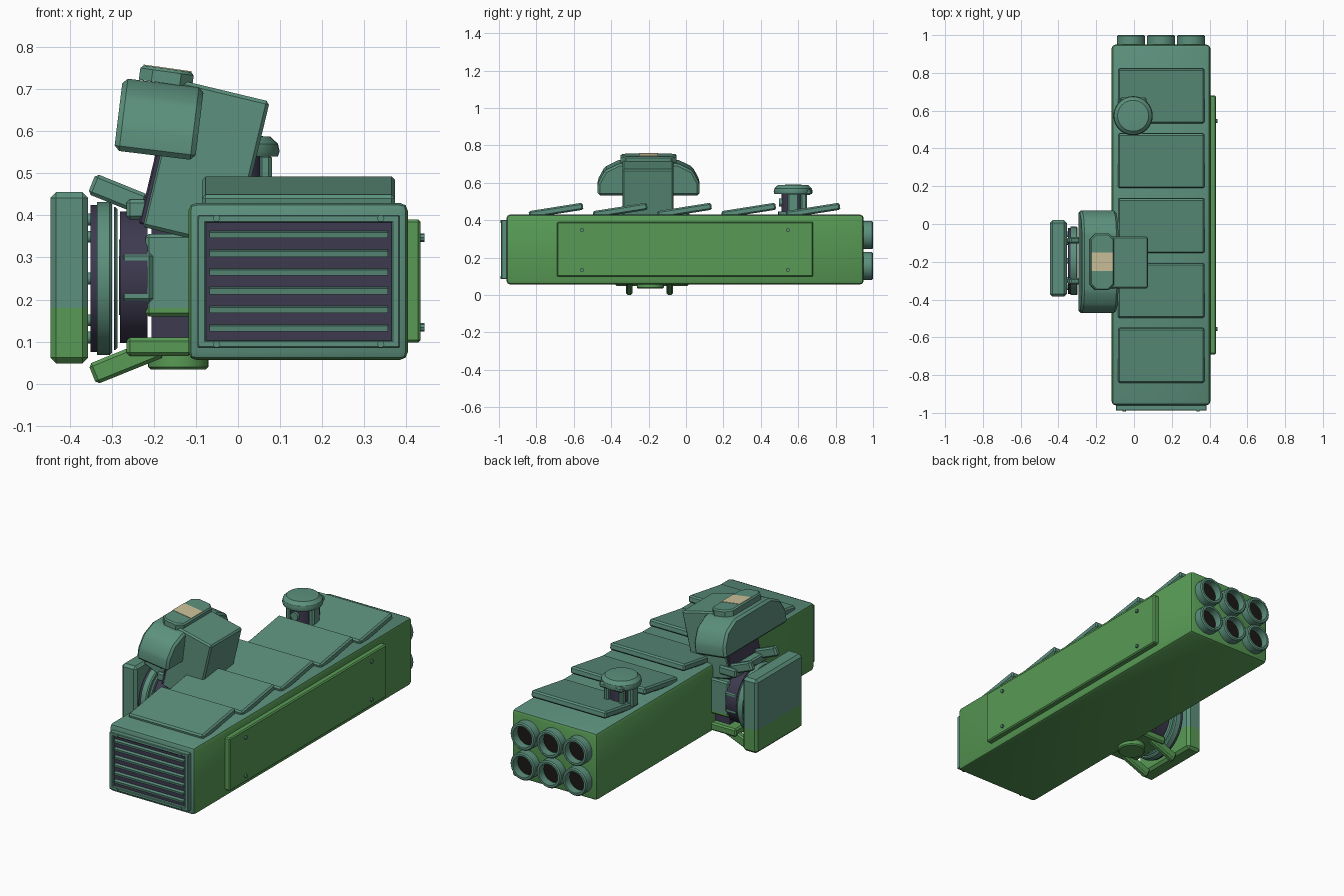
import bpy, bmesh, math
from mathutils import Matrix, Vector

cube = bpy.data.objects.get("Cube")
if cube:
    bpy.data.objects.remove(cube)


def material(name, color):
    m = bpy.data.materials.new(name)
    m.use_nodes = True
    m.diffuse_color = (*color, 1)
    m.node_tree.nodes["Principled BSDF"].inputs["Base Color"].default_value = (*color, 1)
    return m


TEAL = material("teal green", (0.107, 0.28, 0.205))
GREEN = material("leaf green", (0.098, 0.328, 0.091))
DARK = material("dark violet grey", (0.048, 0.042, 0.08))
CREAM = material("cream", (0.61, 0.54, 0.33))
BLACK = material("soot black", (0.011, 0.010, 0.009))
SPLIT = 0.18          # height of the paint line on the mount
MOUNT_Y = -0.195      # centre line of the mount


def finish(name, bm, mats, rule=None, split=False):
    if split:
        bmesh.ops.bisect_plane(bm, geom=bm.verts[:] + bm.edges[:] + bm.faces[:],
                               plane_co=(0, 0, SPLIT), plane_no=(0, 0, 1))
        mats, rule = (TEAL, GREEN), lambda f: f.calc_center_median().z < SPLIT
    bmesh.ops.recalc_face_normals(bm, faces=bm.faces)
    bm.normal_update()
    for f in bm.faces:
        f.smooth = True
        if rule:
            f.material_index = int(rule(f))
    me = bpy.data.meshes.new(name)
    bm.to_mesh(me)
    bm.free()
    me.set_sharp_from_angle(angle=math.radians(32))
    for m in mats:
        me.materials.append(m)
    ob = bpy.data.objects.new(name, me)
    bpy.context.collection.objects.link(ob)
    return ob


def box(name, center, size, mat=TEAL, bevel=0.008, tilt=0, axis='Y', rule=None, split=False, segs=1):
    """Chamfered box, optionally tilted about one axis."""
    bm = bmesh.new()
    bmesh.ops.create_cube(bm, size=1, matrix=Matrix.Diagonal((*size, 1)))
    if bevel:
        bmesh.ops.bevel(bm, geom=bm.edges[:], offset=bevel, segments=segs, affect='EDGES', profile=0.5)
    bm.transform(Matrix.Translation(center) @ Matrix.Rotation(math.radians(tilt), 4, axis))
    return finish(name, bm, mat if isinstance(mat, tuple) else (mat,), rule, split)


def span(name, x, y, z, mat=TEAL, **kw):
    """Box given by its extents."""
    lo, hi = Vector((x[0], y[0], z[0])), Vector((x[1], y[1], z[1]))
    return box(name, (lo + hi) / 2, hi - lo, mat, **kw)


def lathe(name, center, axis, profile, mat=TEAL, segs=32, split=False):
    """Revolve (radius, offset) points around the given axis."""
    bm = bmesh.new()
    vs = [bm.verts.new((r, 0, h)) for r, h in profile]
    edges = [bm.edges.new(p) for p in zip(vs, vs[1:])]
    bmesh.ops.spin(bm, geom=vs + edges, cent=(0, 0, 0), axis=(0, 0, 1),
                   angle=math.tau, steps=segs)
    bmesh.ops.remove_doubles(bm, verts=bm.verts, dist=1e-5)
    turn = Vector((0, 0, 1)).rotation_difference(Vector(axis)).to_matrix().to_4x4()
    bm.transform(Matrix.Translation(center) @ turn)
    return finish(name, bm, (mat,), split=split)


def disc(name, center, axis, r, h, mat=TEAL, segs=32, chamfer=0.0):
    c = chamfer
    return lathe(name, center, axis, [(0, 0), (r, 0), (r, h - c), (r - c, h), (0, h)], mat, segs)


def tube(name, center, axis, r, inner, h, mat=TEAL):
    return lathe(name, center, axis, [(inner, 0), (r, 0), (r, h - .006), (r - .006, h),
                                      (inner, h), (inner, 0)], mat)


# Launcher body: green hull with teal top and front
span("launcher_body", (-.118, .404), (-.96, .95), (.056, .43), (GREEN, TEAL), bevel=.02, segs=2,
     rule=lambda f: f.normal.z > .5 or f.normal.y < -.5)

# Overlapping tilted roof plates
for i in range(5):
    box(f"roof_plate_{i + 1}", (.144, -.695 + i * .3435, .452), (.458, .292, .038), tilt=9, axis='X')

# Side access panel with bolts
span("side_panel", (.395, .434), (-.69, .68), (.098, .39), GREEN, bevel=.006)
for y in (-.556, .545):
    for z in (.134, .347):
        disc("panel_bolt", (.43, y, z), (1, 0, 0), .01, .013, TEAL, 8)

# Front grille: dark recess, frame strips, slats and bolts
span("grille_recess", (-.085, .373), (-.972, -.95), (.095, .39), DARK, bevel=0)
for z in (.094, .392):
    span("grille_frame_bar", (-.096, .385), (-.988, -.95), (z - .009, z + .009), bevel=.003)
for x in (-.0865, .375):
    span("grille_frame_post", (x - .01, x + .01), (-.988, -.95), (.09, .396), bevel=.003)
for i in range(6):
    box("grille_slat", (.144, -.974, .133 + i * .0445), (.424, .026, .014), bevel=0, tilt=12, axis='X')
for x in (-.051, .339):
    for z in (.094, .393):
        disc("grille_bolt", (x, -.984, z), (0, -1, 0), .009, .009, TEAL, 6)

# Six launch tubes at the back
for x in (-.016, .143, .302):
    for z in (.155, .32):
        tube("launch_tube", (x, .93, z), (0, 1, 0), .075, .058, .07)
        disc("tube_bore", (x, .945, z), (0, 1, 0), .059, .012, BLACK)

# Domed sensor on the roof
SX, SY = -.005, .573
lathe("sensor_cap", (SX, SY, .54), (0, 0, 1),
      [(0, 0), (.1, 0), (.104, .012), (.1, .03), (.082, .047), (0, .052)])
disc("sensor_core", (SX, SY, .42), (0, 0, 1), .062, .125, DARK)
disc("sensor_base", (SX, SY, .42), (0, 0, 1), .08, .025)
for s in (-1, 1):
    span("sensor_bracket", (SX + s * .07 - .016, SX + s * .07 + .016), (SY - .03, SY + .03), (.43, .545))
    span("sensor_rear_post", (SX + s * .045 - .014, SX + s * .045 + .014), (SY + .04, SY + .075), (.43, .545))
span("sensor_rear_block", (SX - .07, SX + .07), (SY + .06, SY + .098), (.535, .565))
disc("sensor_lens", (SX, SY - .055, .495), (0, -1, 0), .022, .02)

# Sight head: shouldered profile swept across x and tilted
half = [(.272, -.085), (.272, -.02), (.235, .048), (.155, .088)]
outline = half + [(-y, z) for y, z in reversed(half)]
bm = bmesh.new()
face = bm.faces.new([bm.verts.new((-.097, y, z)) for y, z in outline])
new = bmesh.ops.extrude_face_region(bm, geom=[face])["geom"]
bmesh.ops.translate(bm, vec=(.194, 0, 0), verts=[v for v in new if isinstance(v, bmesh.types.BMVert)])
bmesh.ops.bevel(bm, geom=bm.edges[:], offset=.012, segments=1, affect='EDGES', profile=.5)
bm.transform(Matrix.Translation((-.188, -.2, .627)) @ Matrix.Rotation(math.radians(7), 4, 'Y'))
finish("sight_head", bm, (TEAL,))

# Cap on the head, with a cream band
bm = bmesh.new()
bmesh.ops.create_cube(bm, size=1, matrix=Matrix.Diagonal((.128, .3, .035, 1)))
bmesh.ops.bevel(bm, geom=[e for e in bm.edges if abs(e.verts[0].co.z - e.verts[1].co.z) > .01],
                offset=.03, segments=1, affect='EDGES', profile=.5)
bmesh.ops.bevel(bm, geom=[e for e in bm.edges if min(v.co.z for v in e.verts) > 0],
                offset=.007, segments=1, affect='EDGES', profile=.5)
bm.transform(Matrix.Translation((-.17, -.2, .731)) @ Matrix.Rotation(math.radians(8), 4, 'Y'))
finish("head_cap", bm, (TEAL,))
box("cap_band", (-.168, -.2, .7475), (.115, .1, .006), CREAM, bevel=0, tilt=8)

# Tilted neck behind the head
box("neck_housing", (-.077, -.2035, .522), (.227, .274, .36), tilt=13.5)
box("neck_core", (-.128, -.2035, .536), (.137, .266, .353), DARK, bevel=.004, tilt=13.5)

# Bracket between body and turntable
box("mount_block", (-.165, MOUNT_Y, .258), (.11, .28, .196), split=True)
span("mount_core", (-.205, -.11), (-.3, -.09), (.105, .4), DARK, bevel=0)
disc("mount_disc", (-.28, MOUNT_Y, .253), (1, 0, 0), .156, .065, DARK)
span("mount_boss", (-.282, -.2), (-.345, -.045), (.19, .315), bevel=.012)
disc("mount_boss_hub", (-.283, MOUNT_Y, .253), (1, 0, 0), .09, .06)
span("lower_shelf", (-.265, -.11), (-.335, -.055), (.066, .11), split=True)
span("upper_shelf", (-.265, -.16), (-.335, -.055), (.39, .438))
disc("pivot_disc", (-.142, -.19, .075), (0, 0, -1), .072, .041, GREEN, chamfer=.006)

# Paired sloping arms above and below the turntable
for y in (MOUNT_Y - .108, MOUNT_Y + .108):
    box("upper_arm", (-.285, y, .45), (.135, .034, .052), tilt=22)
    box("lower_arm", (-.265, y, .055), (.175, .034, .052), tilt=-22, split=True)

# Turntable rings
disc("turntable_core", (-.35, MOUNT_Y, .25), (1, 0, 0), .175, .032, DARK)
tube("turntable_ring", (-.335, MOUNT_Y, .25), (1, 0, 0), .182, .14, .036)
tube("thin_ring", (-.295, MOUNT_Y, .25), (1, 0, 0), .17, .13, .009)
for i in range(8):
    a = i * math.tau / 8
    disc("turntable_pin", (-.36, MOUNT_Y + .14 * math.cos(a), .25 + .14 * math.sin(a)),
         (1, 0, 0), .014, .022, TEAL, 12)

# Outer armour plate with the lower part painted green
span("outer_plate", (-.446, -.356), (-.385, .02), (.048, .455), bevel=.014, split=True)
